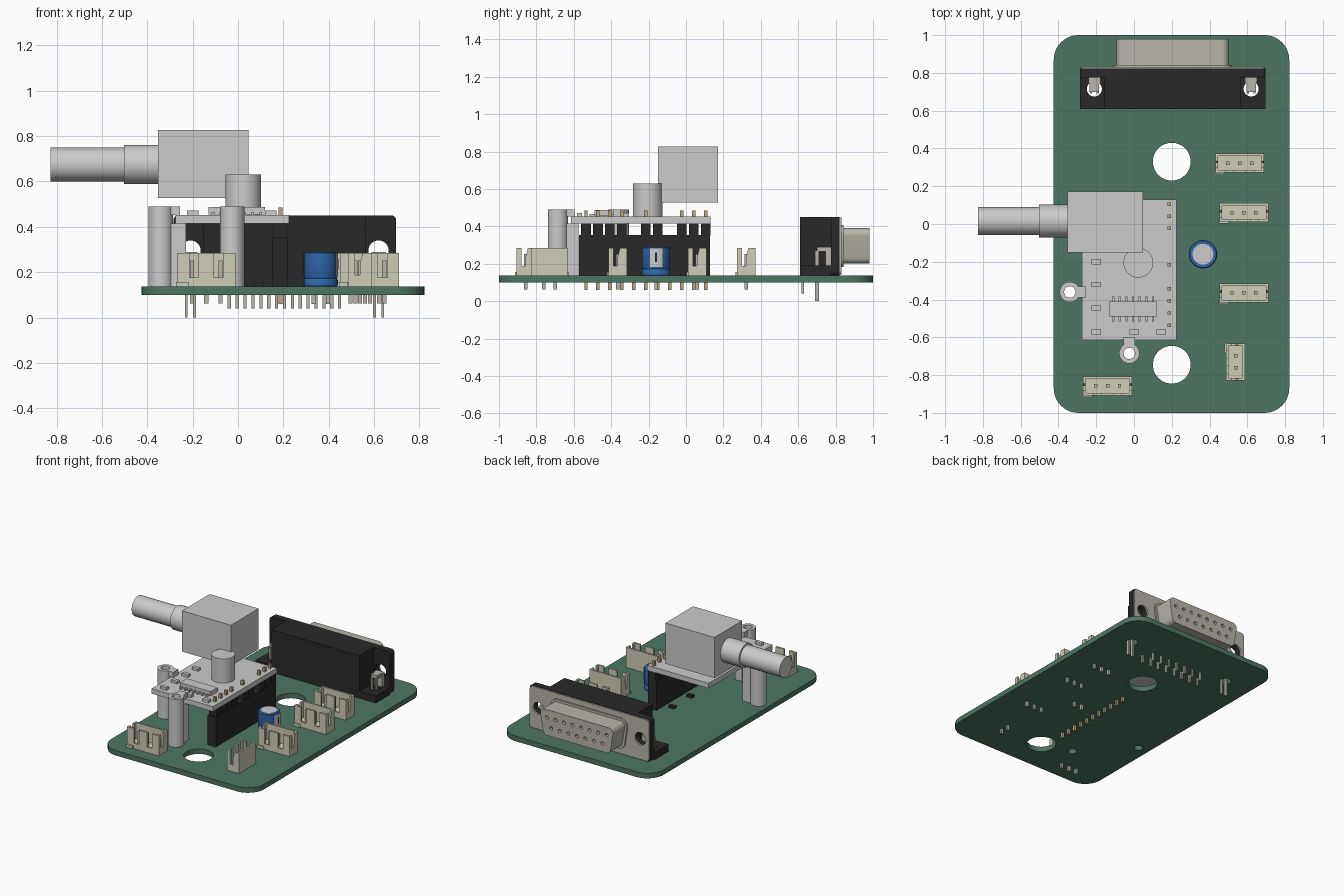
import bpy, bmesh, math
from mathutils import Vector

if "Cube" in bpy.data.objects:
    bpy.data.objects.remove(bpy.data.objects["Cube"])

def material(name, rgb):
    m = bpy.data.materials.new(name)
    m.diffuse_color = (*rgb, 1)
    m.use_nodes = True
    m.node_tree.nodes["Principled BSDF"].inputs["Base Color"].default_value = m.diffuse_color
    return m

GREEN = material("board_green", (0.075, 0.18, 0.125))
BLACK = material("black_plastic", (0.022, 0.022, 0.022))
CREAM = material("cream_plastic", (0.62, 0.61, 0.48))
METAL = material("shell_metal", (0.48, 0.46, 0.40))
BLUE = material("sleeve_blue", (0.03, 0.14, 0.42))
GOLD = material("pin_gold", (0.50, 0.38, 0.20))

# ---- 2D outlines ----
def rect(a0, a1, b0, b1):
    return [(a0, b0), (a1, b0), (a1, b1), (a0, b1)]

def circle(a, b, r, n=32):
    return [(a + r * math.cos(2 * math.pi * i / n), b + r * math.sin(2 * math.pi * i / n)) for i in range(n)]

def rounded(pts, r, n=6):
    out = []
    for i, p in enumerate(pts):
        p = Vector(p)
        a = (Vector(pts[i - 1]) - p).normalized()
        b = (Vector(pts[(i + 1) % len(pts)]) - p).normalized()
        h = a.angle(b) / 2
        c = p + (a + b).normalized() * r / math.sin(h)
        v0, v1 = p + a * r / math.tan(h) - c, p + b * r / math.tan(h) - c
        out += [tuple(c + v0.lerp(v1, k / n).normalized() * r) for k in range(n + 1)]
    return out

# ---- pieces: (loops, low, high, axis); first loop is the outline, the rest are holes ----
def box(x0, x1, y0, y1, z0, z1):
    return ([rect(x0, x1, y0, y1)], z0, z1, 'z')

def pin(x, y, z0, z1, s=0.009):
    return box(x - s, x + s, y - s, y + s, z0, z1)

def make(name, pieces, mat=None, location=(0, 0, 0), turn=0):
    bm = bmesh.new()
    place = {'z': lambda u, v, w: (u, v, w), 'y': lambda u, v, w: (u, w, v), 'x': lambda u, v, w: (w, u, v)}
    axes = {'x': (1, 0, 0), 'y': (0, 1, 0), 'z': (0, 0, 1)}
    for loops, lo, hi, axis in pieces:
        twin, edges, bottom = {}, [], []
        for loop in loops:
            low = [bm.verts.new(place[axis](u, v, lo)) for u, v in loop]
            top = [bm.verts.new(place[axis](u, v, hi)) for u, v in loop]
            twin.update(zip(low, top))
            for i in range(len(low)):
                j = i - 1
                if len(loops) > 1:
                    edges.append(bm.edges.new((low[j], low[i])))
                bm.faces.new((low[j], low[i], top[i], top[j]))
            if len(loops) == 1:
                bottom = [bm.faces.new(low)]
        if len(loops) > 1:
            res = bmesh.ops.triangle_fill(bm, edges=edges, use_beauty=True, normal=axes[axis])
            bottom = [g for g in res["geom"] if isinstance(g, bmesh.types.BMFace)]
        for f in bottom:
            bm.faces.new([twin[v] for v in f.verts])
    bmesh.ops.recalc_face_normals(bm, faces=bm.faces[:])
    me = bpy.data.meshes.new(name)
    bm.to_mesh(me)
    bm.free()
    ob = bpy.data.objects.new(name, me)
    bpy.context.collection.objects.link(ob)
    ob.location, ob.rotation_euler = location, (0, 0, turn)
    if mat:
        me.materials.append(mat)
    return ob

T = 0.137                      # top of main board
EARS = (-0.21, 0.62)           # serial connector mounting holes
POSTS = ((-0.34, -0.36), (-0.025, -0.685))

# Main board with mounting holes
make("main_board", [([rounded(rect(-0.425, 0.822, -1, 1), 0.13, 8), circle(0.2, 0.33, 0.1, 48), circle(0.2, -0.745, 0.1, 48)]
     + [circle(x, 0.715, 0.04) for x in EARS] + [circle(x, y, 0.03) for x, y in POSTS], 0.10, T, 'z')], GREEN)

# Fifteen way connector: housing, feet, metal plate, shell
ear_holes = [circle(x, 0.295, 0.045) for x in EARS]
make("port_housing", [
    ([rounded(rect(-0.285, 0.697, T, 0.45), 0.02)] + ear_holes, 0.775, 0.822, 'y'),
    box(-0.155, 0.565, 0.61, 0.775, T, 0.45)]
    + [([rect(x - w0, x + w1, 0.61, 0.775), circle(x, 0.715, 0.04)], T, 0.19, 'z')
       for x, w0, w1 in ((EARS[0], 0.075, 0.055), (EARS[1], 0.055, 0.077))], BLACK)
make("port_plate", [([rounded(rect(-0.28, 0.692, 0.142, 0.447), 0.02)] + ear_holes, 0.822, 0.832, 'y')], METAL)

def d_outline(g):
    return rounded([(-0.065 - g, 0.2 - g), (0.475 + g, 0.2 - g), (0.508 + g, 0.39 + g), (-0.098 - g, 0.39 + g)], 0.035 + g)

contacts = [(0.205 + (i - (n - 1) / 2) * 0.0695, row) for n, row in ((8, 1), (7, 0)) for i in range(n)]
contact_holes = [circle(x, 0.26 + 0.071 * r, 0.013, 12) for x, r in contacts]
make("port_shell", [([d_outline(0)] + contact_holes, 0.832, 0.98, 'y'),
                    ([d_outline(0.018)] + contact_holes, 0.830, 0.843, 'y')], METAL)
make("port_pins", [pin(x, 0.625 + 0.071 * (1 - r), 0.04, T, 0.007) for x, r in contacts], METAL)
clips = []
for x in EARS:
    clips += [box(x - 0.032, x + 0.032, 0.745, 0.775, 0.19, 0.29), box(x - 0.025, x + 0.025, 0.70, 0.75, 0.265, 0.29)]
    clips += [box(x + s * 0.018 - 0.006, x + s * 0.018 + 0.006, 0.69, 0.71, 0, 0.27) for s in (-1, 1)]
make("port_clips", clips, METAL)

# Keyed wire headers
def wire_header(name, n, x, y, turn=0):
    L, D, H, w = 0.0315 * (n - 1) + 0.066, 0.05, 0.148, 0.013
    s = L * 0.42
    front = [(-L, 0), (L, 0), (L, H), (s + 0.02, H), (s + 0.02, 0.04), (s - 0.02, 0.04), (s - 0.02, H),
             (-s + 0.02, H), (-s + 0.02, 0.04), (-s - 0.02, 0.04), (-s - 0.02, H), (-L, H)]
    side = [(-D, 0), (D, 0), (D, H), (0.012, H), (0.0, 0.10), (0.0, 0.05), (-0.022, 0.05), (-0.022, H), (-D, H)]
    make(name, [box(-L, L, -D, D, 0, 0.03), ([front], -D, -D + w, 'y'), box(-L, L, D - w, D, 0, H),
                ([side], -L, -L + w, 'x'), ([side], L - w, L, 'x'),
                box(-L - 0.005, -L + 0.05, -D - 0.008, -D, 0, 0.02)], CREAM, (x, y, T), turn)
    make(name + "_pins", [pin((i - (n - 1) / 2) * 0.063, 0, -0.075, 0.115) for i in range(n)], METAL, (x, y, T), turn)

for k, (x, y) in enumerate(((0.56, 0.322), (0.582, 0.06), (0.582, -0.365), (-0.14, -0.857))):
    wire_header(f"wire_header_{k + 1}", 3, x, y)
wire_header("wire_header_small", 2, 0.538, -0.73, -math.pi / 2)

# Capacitor, lathed sleeve with crimp groove
cx, cy = 0.365, -0.16
bm = bmesh.new()
prof = [(0, T), (0.071, T), (0.075, 0.143), (0.075, 0.165), (0.071, 0.173), (0.075, 0.181), (0.075, 0.284), (0.07, 0.29), (0, 0.29)]
vs = [bm.verts.new((r, 0, z)) for r, z in prof]
es = [bm.edges.new(p) for p in zip(vs, vs[1:])]
bmesh.ops.spin(bm, geom=vs + es, axis=(0, 0, 1), cent=(0, 0, 0), angle=2 * math.pi, steps=40)
bmesh.ops.remove_doubles(bm, verts=bm.verts[:], dist=1e-4)
bmesh.ops.recalc_face_normals(bm, faces=bm.faces[:])
me = bpy.data.meshes.new("capacitor_sleeve")
bm.to_mesh(me)
bm.free()
me.materials.append(BLUE)
cap = bpy.data.objects.new("capacitor_sleeve", me)
cap.location = (cx, cy, 0)
bpy.context.collection.objects.link(cap)
arc = [math.radians(-26 + 6.5 * i) for i in range(9)]
stripe = [(cx + r * math.cos(a), cy + r * math.sin(a)) for r, order in ((0.0765, arc), (0.07, arc[::-1])) for a in order]
make("capacitor_top_and_stripe", [([circle(cx, cy, 0.055)], 0.285, 0.292, 'z'), ([stripe], 0.182, 0.283, 'z')])
make("capacitor_mark", [([rect(cy - 0.006, cy + 0.006, 0.21, 0.26)], cx + 0.07, cx + 0.0775, 'x')], BLACK)
make("capacitor_leads", [pin(cx + s * 0.032, cy, 0.06, T) for s in (-1, 1)], METAL)

# Tall pin socket under the module; spacers and upper pins leave gaps
ys = [-0.535 + 0.064 * i for i in range(11)]
make("socket", [box(0.152, 0.22, -0.572, 0.127, T, 0.355)]
     + [box(0.155, 0.217, y - 0.026, y + 0.026, 0.35, 0.415) for i, y in enumerate(ys) if i not in (4, 7)], BLACK)
make("socket_pins", [pin(0.187, y, 0.06, T) for y in ys]
     + [pin(0.187, y, 0.40, 0.485) for i, y in enumerate(ys) if i not in (4, 6, 7)], GOLD)

# Raised module board with chip, small parts and round button
make("module_board", [box(-0.275, 0.225, -0.615, 0.13, 0.415, 0.452)])
chip = [box(-0.13, 0.12, -0.49, -0.41, 0.455, 0.487)]
for i in range(7):
    x = -0.11 + i * 0.035
    chip += [box(x - 0.006, x + 0.006, -0.515, -0.385, 0.452, 0.465)]
make("module_chip", chip)
make("module_small_parts", [box(x - 0.025, x + 0.025, y - 0.014, y + 0.014, 0.45, 0.472)
     for x, y in ((-0.2, -0.2), (-0.2, -0.32), (-0.2, -0.445), (-0.2, -0.57), (0, -0.57), (0.145, -0.57))])
make("module_button", [([circle(0.023, -0.205, 0.079, 40)], 0.45, 0.63, 'z')])

# Clip posts: tube, support rib, hold-down tab
rib_a = [box(-0.30, -0.23, -0.39, -0.33, T, 0.415), box(-0.30, -0.255, -0.39, -0.33, 0.452, 0.49)]
rib_b = [box(-0.055, 0.005, -0.645, -0.575, T, 0.415), box(-0.055, 0.005, -0.645, -0.597, 0.452, 0.49)]
for k, ((x, y), rib) in enumerate(zip(POSTS, (rib_a, rib_b))):
    make(f"clip_post_{k + 1}", [([circle(x, y, 0.054), circle(x, y, 0.03)], T, 0.49, 'z')] + rib)

# Rotary control: body, bushing, shaft
make("control_body", [box(-0.352, 0.047, -0.15, 0.172, 0.527, 0.827)])
make("control_shaft", [([circle(0.015, 0.675, 0.087, 48)], -0.503, -0.352, 'x'),
                       ([circle(0.015, 0.675, 0.074, 48)], -0.826, -0.503, 'x')])

# Small surface parts beneath the module
make("board_small_parts", [box(x - 0.022, x + 0.022, y - 0.015, y + 0.015, T, 0.155)
                           for x, y in ((0.09, 0.03), (0.09, -0.18))], BLACK)

# Smooth the round parts, keep hard edges
bpy.ops.object.select_all(action='SELECT')
bpy.context.view_layer.objects.active = cap
bpy.ops.object.shade_smooth_by_angle(angle=math.radians(30))
